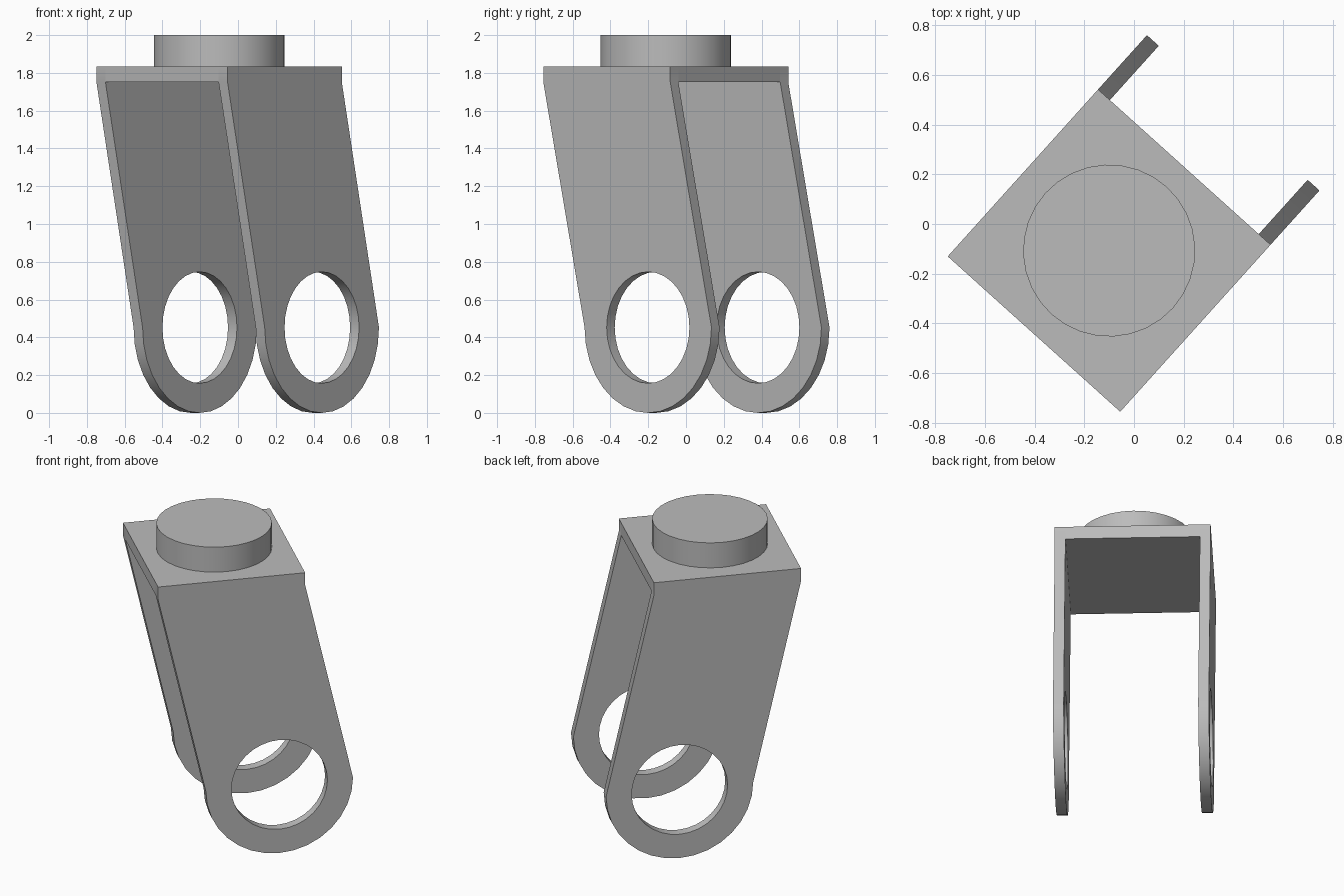
import bpy, bmesh, math
from mathutils import Matrix, Vector

cube = bpy.data.objects.get("Cube")
if cube:
    bpy.data.objects.remove(cube, do_unlink=True)

grey = bpy.data.materials.new("light grey")
grey.use_nodes = True
GREY = (0.5, 0.5, 0.5, 1)
grey.diffuse_color = GREY
grey.node_tree.nodes["Principled BSDF"].inputs["Base Color"].default_value = GREY

# Shared sizes: local x runs along the arms, local y across them
PLACE = Matrix.Translation((-0.1, -0.107, 0)) @ Matrix.Rotation(math.radians(48), 4, "Z")
HALF_LEN, HALF_WID, ARM = 0.452, 0.467, 0.064
TOP, UNDER = 1.835, 1.752
EYE_X, EYE_Z, EYE_R = 0.294, 0.452, 0.295
SEG = 32


def finish(name, bm):
    """Turn a bmesh into a placed, shaded object."""
    bmesh.ops.recalc_face_normals(bm, faces=bm.faces)
    mesh = bpy.data.meshes.new(name)
    bm.to_mesh(mesh)
    bm.free()
    mesh.materials.append(grey)
    obj = bpy.data.objects.new(name, mesh)
    bpy.context.collection.objects.link(obj)
    obj.matrix_world = PLACE
    bpy.ops.object.select_all(action="DESELECT")
    obj.select_set(True)
    bpy.context.view_layer.objects.active = obj
    bpy.ops.object.shade_smooth_by_angle(angle=math.radians(35))
    return obj


def arc(radius, start, end, count):
    """Points around the eye centre in the arm's plane."""
    angles = [start + (end - start) * i / count for i in range(count + 1)]
    return [(EYE_X + radius * math.cos(a), EYE_Z + radius * math.sin(a)) for a in angles]


def arm(name, y):
    """Slanted plate with a rounded lower end and a round eye."""
    bm = bmesh.new()
    rim = [(-HALF_LEN, UNDER), (-HALF_LEN, TOP), (HALF_LEN, TOP), (HALF_LEN, UNDER)]
    rim += arc(HALF_LEN, 0, -math.pi, SEG // 2)
    eye = arc(EYE_R, 0, 2 * math.pi, SEG)[:-1]
    edges = []
    for loop in (rim, eye):
        verts = [bm.verts.new((x, y, z)) for x, z in loop]
        edges += [bm.edges.new((v, verts[i - 1])) for i, v in enumerate(verts)]
    bmesh.ops.triangle_fill(bm, use_beauty=True, use_dissolve=False, edges=edges)
    side = bmesh.ops.extrude_face_region(bm, geom=bm.faces[:], use_keep_orig=True)
    moved = [g for g in side["geom"] if isinstance(g, bmesh.types.BMVert)]
    bmesh.ops.translate(bm, vec=Vector((0, ARM, 0)), verts=moved)
    return finish(name, bm)


arm("right_arm", HALF_WID - ARM)
arm("left_arm", -HALF_WID)

# Flat bridge joining the arms
bm = bmesh.new()
size = (2 * HALF_LEN, 2 * (HALF_WID - ARM), TOP - UNDER)
bmesh.ops.create_cube(bm, size=1, matrix=Matrix.Translation((0, 0, (TOP + UNDER) / 2))
                      @ Matrix.Diagonal((*size, 1)))
finish("top_bridge", bm)

# Round stud on the bridge
bm = bmesh.new()
bmesh.ops.create_cone(bm, cap_ends=True, segments=SEG, radius1=0.346, radius2=0.346,
                      depth=2 - TOP, matrix=Matrix.Translation((0, 0, (2 + TOP) / 2)))
finish("top_stud", bm)
